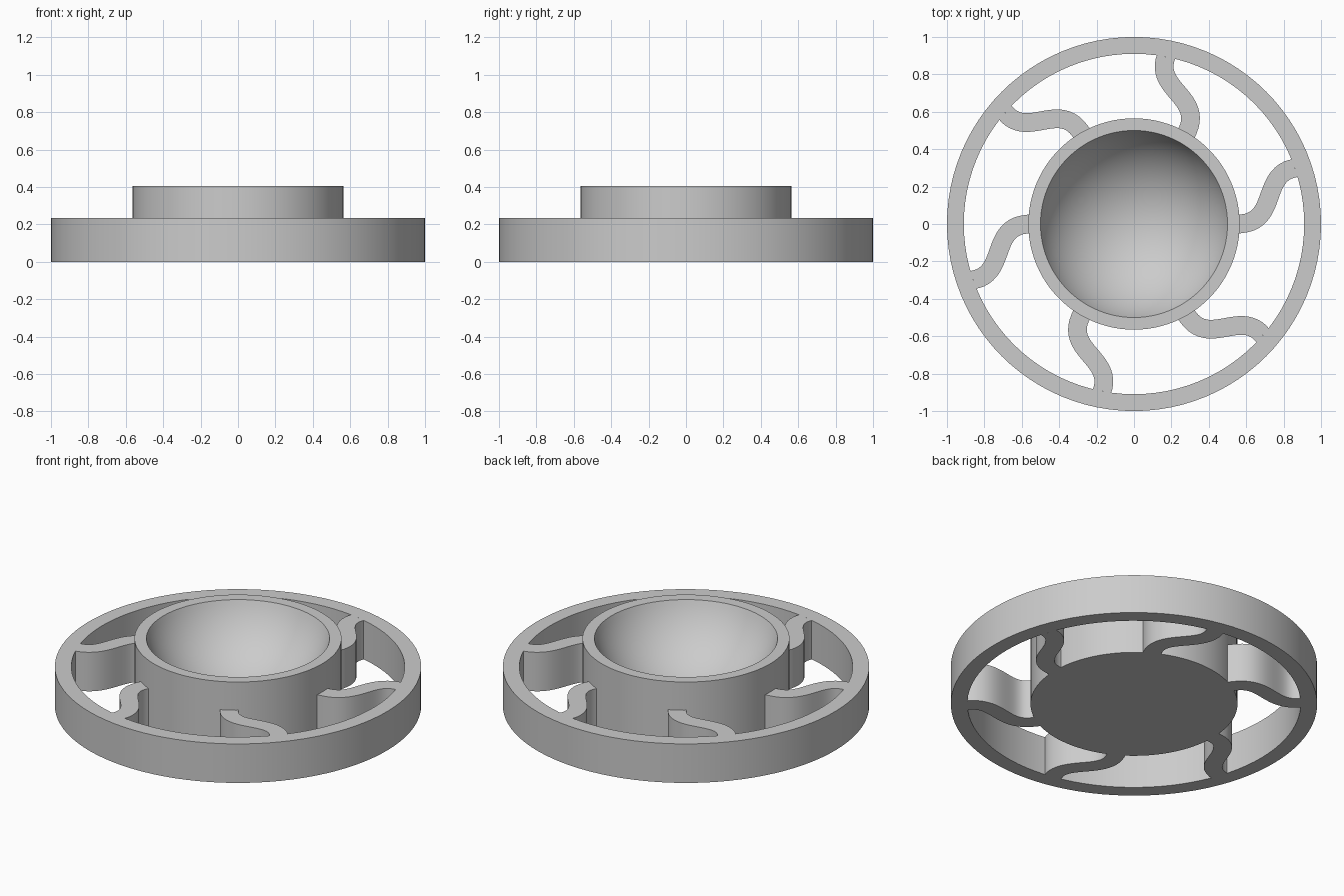
import bpy, bmesh, math
from mathutils import Vector, Matrix
from mathutils.geometry import interpolate_bezier

if "Cube" in bpy.data.objects:
    bpy.data.objects.remove(bpy.data.objects["Cube"], do_unlink=True)

RIM_IN, HUB_R, RIM_H, HUB_H = 0.91, 0.565, 0.235, 0.405
BOWL_R, BOWL_DEPTH = 0.50, 0.35
SEGMENTS = 96

grey = bpy.data.materials.new("plain grey")
grey.use_nodes = True
grey.diffuse_color = (0.6, 0.6, 0.6, 1)
grey.node_tree.nodes["Principled BSDF"].inputs["Base Color"].default_value = (0.6, 0.6, 0.6, 1)


def finish(name, bm):
    """Turn a bmesh into a shaded, coloured object."""
    bmesh.ops.recalc_face_normals(bm, faces=bm.faces)
    mesh = bpy.data.meshes.new(name)
    bm.to_mesh(mesh)
    bm.free()
    mesh.materials.append(grey)
    obj = bpy.data.objects.new(name, mesh)
    bpy.context.collection.objects.link(obj)
    bpy.ops.object.select_all(action='DESELECT')
    obj.select_set(True)
    bpy.context.view_layer.objects.active = obj
    bpy.ops.object.shade_smooth_by_angle(angle=math.radians(30))
    return obj


def lathe(name, profile, closed):
    """Spin a (radius, height) profile around the z axis."""
    bm = bmesh.new()
    verts = [bm.verts.new((r, 0, z)) for r, z in profile]
    edges = [bm.edges.new(pair) for pair in zip(verts, verts[1:])]
    if closed:
        edges.append(bm.edges.new((verts[-1], verts[0])))
    bmesh.ops.spin(bm, geom=verts + edges, cent=(0, 0, 0), axis=(0, 0, 1),
                   angle=math.tau, steps=SEGMENTS, use_merge=True)
    bmesh.ops.remove_doubles(bm, verts=bm.verts, dist=1e-5)
    return finish(name, bm)


# Outer ring
lathe("outer_rim", [(RIM_IN, 0), (1, 0), (1, RIM_H), (RIM_IN, RIM_H)], True)

# Hub with a spherical hollow in its top
sphere_r = (BOWL_R ** 2 + BOWL_DEPTH ** 2) / (2 * BOWL_DEPTH)
sweep = math.asin(BOWL_R / sphere_r)
bowl = [(sphere_r * math.sin(a), HUB_H - BOWL_DEPTH + sphere_r * (1 - math.cos(a)))
        for a in (sweep * (1 - i / 24) for i in range(25))]
lathe("hub_bowl", [(0, 0), (HUB_R, 0), (HUB_R, HUB_H)] + bowl, False)

# Six S-shaped spokes, trimmed to the hub and the ring
path = interpolate_bezier(Vector((0.55, 0, 0)), Vector((0.78, 0, 0)),
                          Vector((0.67, 0.27, 0)), Vector((0.865, 0.30, 0)), 24)


def trim(p):
    return p.normalized() * min(max(p.length, HUB_R - 0.002), RIM_IN + 0.001)


def spoke(index, half_width=0.05):
    bm = bmesh.new()
    rows = []
    for i, p in enumerate(path):
        along = (path[min(i + 1, len(path) - 1)] - path[max(i - 1, 0)]).normalized()
        side = Vector((-along.y, along.x, 0)) * half_width
        rows.append([bm.verts.new(trim(p + side)), bm.verts.new(trim(p - side))])
    faces = [bm.faces.new((a[0], a[1], b[1], b[0])) for a, b in zip(rows, rows[1:])]
    top = bmesh.ops.extrude_face_region(bm, geom=faces, use_keep_orig=True)["geom"]
    bmesh.ops.translate(bm, vec=(0, 0, RIM_H),
                        verts=[v for v in top if isinstance(v, bmesh.types.BMVert)])
    bm.transform(Matrix.Rotation(index * math.tau / 6, 4, 'Z'))
    finish(f"spoke_{index + 1}", bm)


for n in range(6):
    spoke(n)
